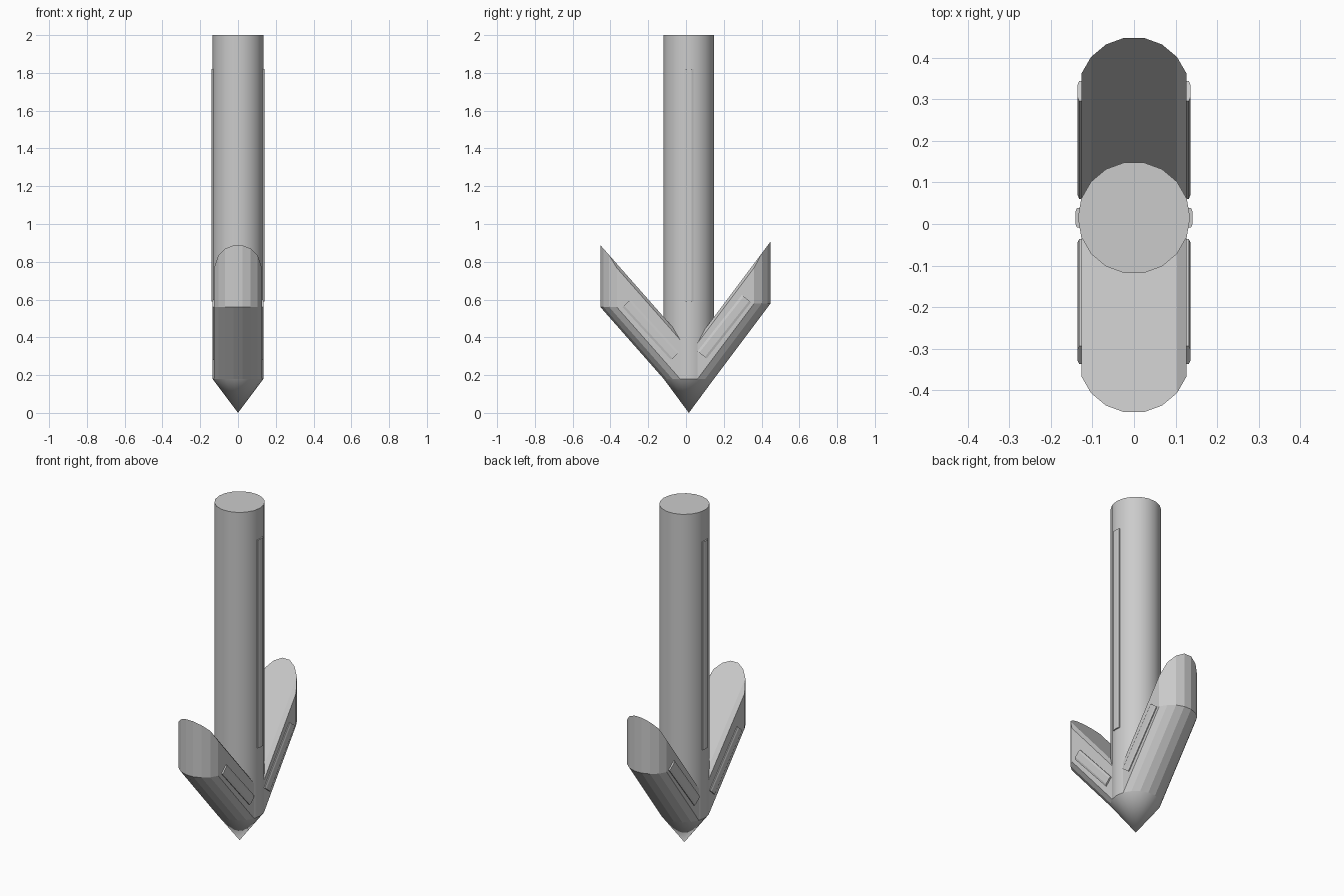
import bpy, bmesh
from math import sin, cos, radians, atan2, hypot

if "Cube" in bpy.data.objects:
    bpy.data.objects.remove(bpy.data.objects["Cube"])

R, CY, SIDES = 0.135, 0.015, 18


def finish(bm, name, smooth=False):
    bmesh.ops.recalc_face_normals(bm, faces=bm.faces[:])
    me = bpy.data.meshes.new(name)
    bm.to_mesh(me)
    bm.free()
    ob = bpy.data.objects.new(name, me)
    bpy.context.collection.objects.link(ob)
    if smooth:
        bpy.context.view_layer.objects.active = ob
        ob.select_set(True)
        bpy.ops.object.shade_smooth_by_angle(angle=radians(30))
        ob.select_set(False)
    return ob


# Shaft with pointed tip
bm = bmesh.new()
low, high = [[bm.verts.new((R * cos(radians(20 * i)), CY + R * sin(radians(20 * i)), z))
              for i in range(SIDES)] for z in (0.18, 2.0)]
tip = bm.verts.new((0, CY, 0))
bm.faces.new(high)
for i in range(SIDES):
    j = (i + 1) % SIDES
    bm.faces.new((low[i], low[j], high[j], high[i]))
    bm.faces.new((low[j], low[i], tip))
finish(bm, "pointed_shaft", True)


# Barb: half-round outline swept outwards, upright end, sloping top
def barb(name, side, shift, z_end, z_top):
    slope = (z_end - 0.18) / shift
    y_max = shift + R
    bm = bmesh.new()
    cols = []
    for a in range(20, 161, 20):
        x, d = R * cos(radians(a)), R * sin(radians(a))
        drop = 0.022 if a in (20, 160) else 0   # softened top rim
        prof = [(d, 0.18), (d + shift, z_end),
                (d + shift, z_top - slope * (y_max - d - shift) - drop),
                (0, z_top - slope * y_max - drop)]
        cols.append([bm.verts.new((x, CY + side * y, z)) for y, z in prof])
    for a, b in zip(cols, cols[1:]):
        for k in range(3):
            bm.faces.new((a[k], a[k + 1], b[k + 1], b[k]))
        bm.faces.new((a[3], a[0], b[0], b[3]))
    bm.faces.new(cols[0])
    bm.faces.new(cols[-1])
    finish(bm, name)


barb("barb_back", 1, 0.30, 0.58, 0.91)
barb("barb_front", -1, 0.335, 0.56, 0.89)


# Raised strip between two (y, z) points on one flank, chamfered outwards
def strip(name, p, q, width, x_in, x_out):
    dy, dz = q[0] - p[0], q[1] - p[1]
    length = hypot(dy, dz)
    uy, uz = dy / length, dz / length
    for side, label in ((1, "right"), (-1, "left")):
        bm = bmesh.new()
        section = [(x_in, -0.5), (x_out - 0.004, -0.5), (x_out, -0.3),
                   (x_out, 0.3), (x_out - 0.004, 0.5), (x_in, 0.5)]
        a, b = [[bm.verts.new((side * x, e[0] - uz * w * width, e[1] + uy * w * width))
                 for x, w in section] for e in (p, q)]
        bm.faces.new(a)
        bm.faces.new(b)
        for i in range(6):
            j = (i + 1) % 6
            bm.faces.new((a[i], a[j], b[j], b[i]))
        finish(bm, f"{name}_{label}")


strip("shaft_strip", (0.015, 0.59), (0.015, 1.82), 0.048, 0.12, 0.141)
strip("back_barb_strip", (0.085, 0.307), (0.32, 0.605), 0.062, 0.11, 0.136)
strip("front_barb_strip", (-0.058, 0.30), (-0.315, 0.58), 0.058, 0.11, 0.136)
